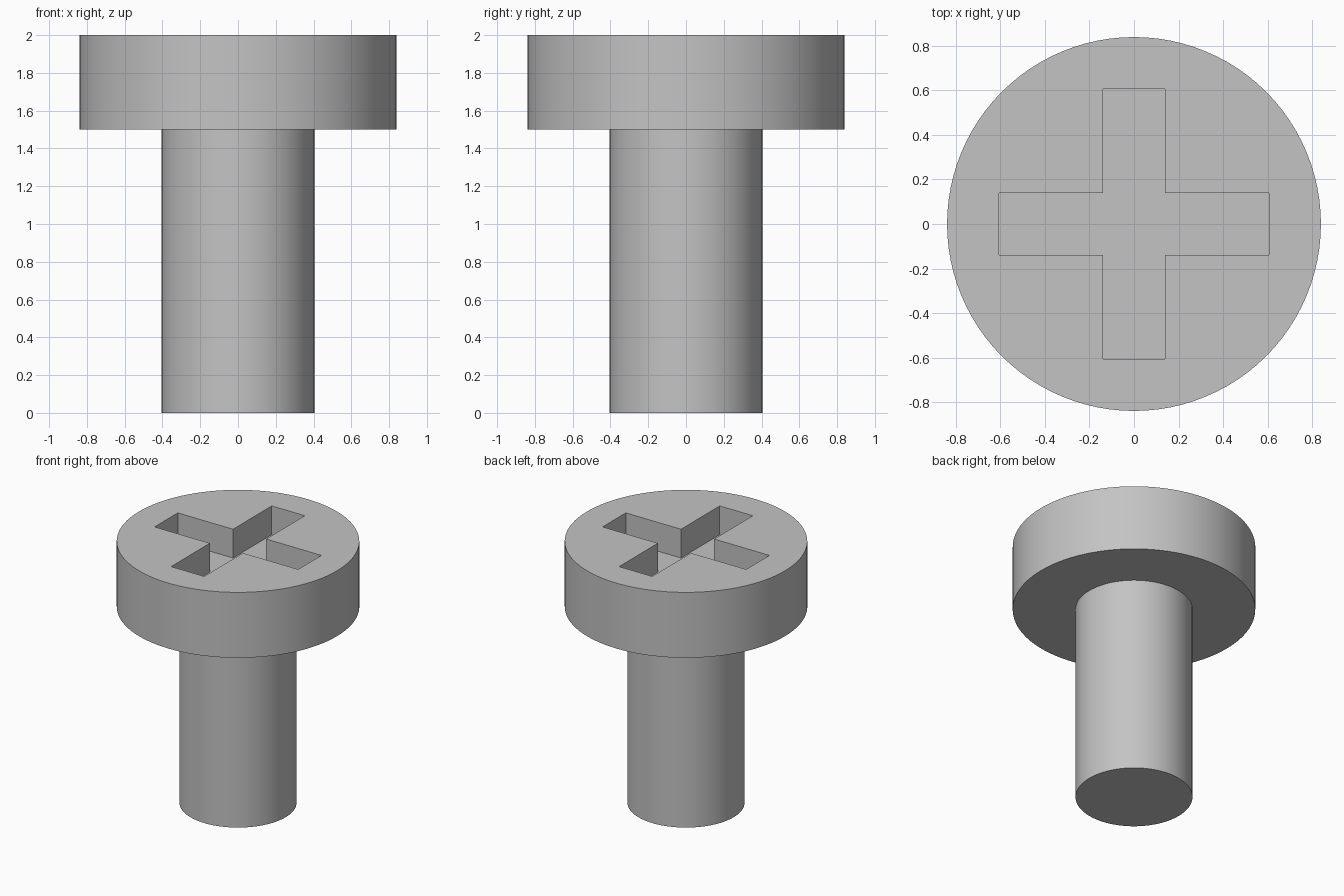
import bpy
import bmesh
import math
from mathutils import Matrix, Vector

if "Cube" in bpy.data.objects:
    bpy.data.objects.remove(bpy.data.objects["Cube"], do_unlink=True)

HEAD_RADIUS, SHAFT_RADIUS = 0.84, 0.405
HEAD_BOTTOM, TOP = 1.5, 2.0
SLOT_HALF_WIDTH, SLOT_REACH, SLOT_DEPTH = 0.14, 0.607, 0.22
SIDES = 96

steel = bpy.data.materials.new("steel grey")
steel.use_nodes = True
steel.diffuse_color = (0.55, 0.55, 0.55, 1)
steel.node_tree.nodes["Principled BSDF"].inputs["Base Color"].default_value = steel.diffuse_color


def prism(name, outline, bottom, top):
    """Extrude a flat outline straight up between two heights."""
    bm = bmesh.new()
    base = bm.faces.new([bm.verts.new((p.x, p.y, bottom)) for p in outline])
    walls = bmesh.ops.extrude_face_region(bm, geom=[base], use_keep_orig=True)
    raised = [g for g in walls["geom"] if isinstance(g, bmesh.types.BMVert)]
    bmesh.ops.translate(bm, vec=(0, 0, top - bottom), verts=raised)
    bmesh.ops.recalc_face_normals(bm, faces=bm.faces)
    mesh = bpy.data.meshes.new(name)
    bm.to_mesh(mesh)
    bm.free()
    mesh.materials.append(steel)
    obj = bpy.data.objects.new(name, mesh)
    bpy.context.collection.objects.link(obj)
    return obj


def turned(points, count):
    """Repeat a few outline points around the axis."""
    return [Matrix.Rotation(math.tau * i / count, 2) @ Vector(p)
            for i in range(count) for p in points]


def activate(obj):
    bpy.ops.object.select_all(action="DESELECT")
    obj.select_set(True)
    bpy.context.view_layer.objects.active = obj


# Shaft and wide flat head
shaft = prism("shaft", turned([(SHAFT_RADIUS, 0)], SIDES), 0, HEAD_BOTTOM)
head = prism("head", turned([(HEAD_RADIUS, 0)], SIDES), HEAD_BOTTOM, TOP)

# Cross-shaped driver recess: one arm end and inner corner, turned four times
w, r = SLOT_HALF_WIDTH, SLOT_REACH
cutter = prism("recess_cutter", turned([(r, -w), (r, w), (w, w)], 4),
               TOP - SLOT_DEPTH, TOP + SLOT_DEPTH)
cutter.hide_render = True
cut = head.modifiers.new("cross recess", "BOOLEAN")
cut.operation = "DIFFERENCE"
cut.solver = "EXACT"
cut.object = cutter
activate(head)
bpy.ops.object.modifier_apply(modifier=cut.name)
bpy.data.objects.remove(cutter, do_unlink=True)

# Smooth round sides with crisp rims
for part in (shaft, head):
    activate(part)
    bpy.ops.object.shade_smooth_by_angle(angle=math.radians(30))
